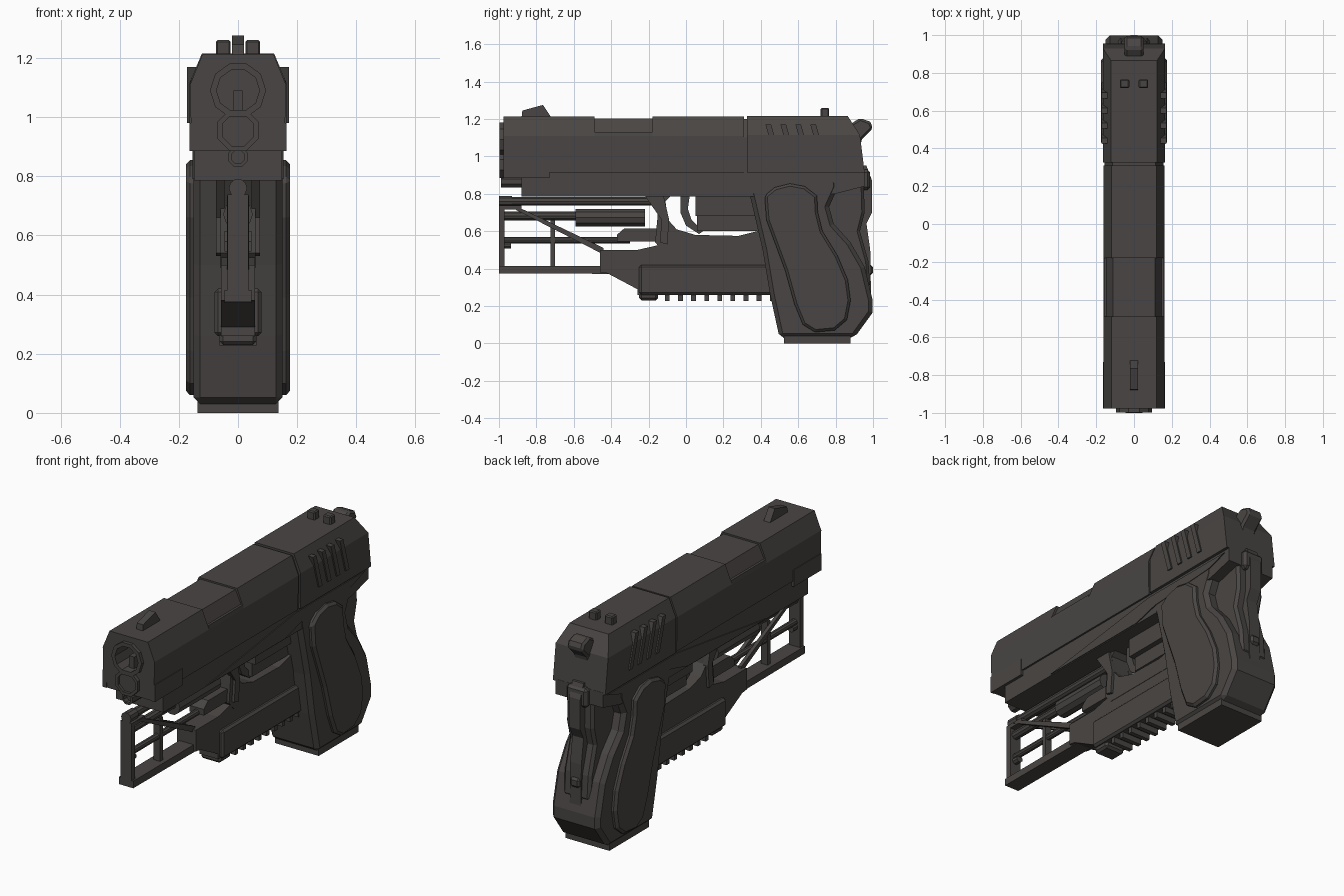
import bpy, bmesh, math
from mathutils import Matrix, Vector

metal = bpy.data.materials.new("dark_gunmetal")
metal.diffuse_color = (0.066, 0.060, 0.057, 1)


def finish(name, bm, bevel=0):
    bmesh.ops.recalc_face_normals(bm, faces=bm.faces)
    me = bpy.data.meshes.new(name)
    bm.to_mesh(me)
    bm.free()
    me.materials.append(metal)
    ob = bpy.data.objects.new(name, me)
    bpy.context.collection.objects.link(ob)
    if bevel:
        m = ob.modifiers.new("bevel", 'BEVEL')
        m.width, m.segments, m.limit_method = bevel, 1, 'ANGLE'
        m.angle_limit = math.radians(50)
    return ob


def extrude(name, pts, vec, bevel=0):
    bm = bmesh.new()
    face = bm.faces.new([bm.verts.new(p) for p in pts])
    new = bmesh.ops.extrude_face_region(bm, geom=[face], use_keep_orig=True)
    bmesh.ops.translate(bm, vec=vec, verts=[v for v in new["geom"] if isinstance(v, bmesh.types.BMVert)])
    return finish(name, bm, bevel)


def side(name, yz, x0, x1, bevel=0):
    """Side outline (y, z) extruded across x."""
    return extrude(name, [(x0, y, z) for y, z in yz], (x1 - x0, 0, 0), bevel)


def section(name, half, y0, y1):
    """Right half of an (x, z) section, mirrored and extruded along y."""
    loop = half + [(-x, z) for x, z in reversed(half)]
    return extrude(name, [(x, y0, z) for x, z in loop], (0, y1 - y0, 0))


def box(name, x0, x1, y0, y1, z0, z1, bevel=0):
    return side(name, [(y0, z0), (y1, z0), (y1, z1), (y0, z1)], x0, x1, bevel)


def rod(name, r, x, z, y0, y1, n=10, bore=0, depth=0):
    """Cylinder along y, with an optional bore in its front end."""
    bm = bmesh.new()
    mat = Matrix.Translation((x, (y0 + y1) / 2, z)) @ Matrix.Rotation(math.pi / 2, 4, 'X') @ Matrix.Rotation(math.pi / n, 4, 'Z')
    bmesh.ops.create_cone(bm, cap_ends=True, segments=n, radius1=r, radius2=r, depth=y1 - y0, matrix=mat)
    if bore:
        cap = min(bm.faces, key=lambda f: f.calc_center_median().y)
        bmesh.ops.inset_region(bm, faces=[cap], thickness=r - bore)
        new = bmesh.ops.extrude_face_region(bm, geom=[cap])
        bmesh.ops.delete(bm, geom=[cap], context='FACES_ONLY') if cap.is_valid else None
        bmesh.ops.translate(bm, vec=(0, depth, 0), verts=[v for v in new["geom"] if isinstance(v, bmesh.types.BMVert)])
    return finish(name, bm)


# Slide: front, recessed port and middle sections
full = [(0.158, 0.915), (0.162, 1.11), (0.12, 1.212)]
slide_front = section("slide_front", full, -0.977, -0.49)
section("slide_port", [(0.158, 0.915), (0.162, 1.11), (0.158, 1.13), (0.145, 1.13), (0.11, 1.203)], -0.49, -0.18)
section("slide_middle", full, -0.18, 0.31)
section("slide_gap", [(0.152, 0.915), (0.155, 1.10), (0.115, 1.2)], 0.30, 0.34)

# Rear slide with sloping back
rear = side("slide_rear", [(0.325, 0.915), (0.325, 1.215), (0.865, 1.215), (0.93, 1.115), (0.955, 0.915)], -0.164, 0.164)
bm = bmesh.new()
bm.from_mesh(rear.data)
for s in (-1, 1):
    bmesh.ops.bisect_plane(bm, geom=bm.verts[:] + bm.edges[:] + bm.faces[:], plane_co=(s * 0.122, 0, 1.215),
                           plane_no=(s * 0.10, 0, 0.042), clear_outer=True)
    bmesh.ops.holes_fill(bm, edges=[e for e in bm.edges if e.is_boundary])
bm.to_mesh(rear.data)
bm.free()

# Slanted gripping ribs
for s in (-1, 1):
    for i in range(4):
        y = 0.42 + i * 0.08
        side("slide_rib", [(y + 0.06, 0.98), (y + 0.09, 0.98), (y + 0.035, 1.17), (y + 0.005, 1.17)], s * 0.12, s * 0.172)

# Muzzle, second tube and guide rod
cutter = rod("muzzle_cutter", 0.085, 0, 1.09, -1.1, -0.75)
cutter.hide_render = True
cutter.hide_set(True)
cut = slide_front.modifiers.new("muzzle_hole", 'BOOLEAN')
cut.object, cut.operation, cut.solver = cutter, 'DIFFERENCE', 'EXACT'
rod("barrel", 0.095, 0, 1.09, -0.997, -0.74, 10, 0.073, 0.2)
box("barrel_key", -0.016, 0.016, -0.95, -0.79, 1.02, 1.09)
rod("lower_tube", 0.075, 0, 0.955, -0.997, -0.85, 8, 0.057, 0.015)
rod("guide_rod", 0.035, 0, 0.865, -0.99, -0.8, 8, 0.024, 0.03)

# Sights and hammer
side("front_sight", [(-0.88, 1.2), (-0.875, 1.245), (-0.765, 1.275), (-0.715, 1.2)], -0.02, 0.02)
for s in (-1, 1):
    box("rear_sight", s * 0.025, s * 0.075, 0.72, 0.765, 1.2, 1.26, 0.006)
side("hammer", [(0.82, 1.10), (0.86, 1.16), (0.93, 1.205), (0.985, 1.185), (1.0, 1.15), (0.94, 1.09), (0.92, 1.0)], -0.05, 0.05, 0.012)

# Frame under the slide
side("frame", [(-0.972, 0.885), (-0.972, 0.98), (-0.73, 0.98), (-0.73, 0.925), (0.955, 0.925), (0.955, 0.84), (0.8, 0.80),
               (0.35, 0.785), (-0.88, 0.785), (-0.88, 0.885)], -0.148, 0.148)
for s in (-1, 1):
    side("front_cheek", [(-0.977, 0.885), (-0.977, 0.98), (-0.73, 0.98), (-0.73, 0.885)], s * 0.14, s * 0.1635)
    side("frame_ridge", [(0.2, 0.79), (0.35, 0.83), (0.8, 0.86), (0.92, 0.9), (0.3, 0.9), (-0.5, 0.79)], s * 0.14, s * 0.153)

# Grip body, base plate and side panels
side("grip", [(0.34, 0.80), (0.41, 0.5), (0.45, 0.26), (0.50, 0.03), (0.90, 0.03), (0.998, 0.165), (0.998, 0.23),
              (0.955, 0.41), (0.88, 0.54), (0.79, 0.64), (0.765, 0.73), (0.81, 0.83), (0.81, 0.88), (0.34, 0.88)],
     -0.15, 0.15, 0.022)
box("base_plate", -0.137, 0.137, 0.525, 0.88, 0, 0.04)
panel = [(0.42, 0.79), (0.475, 0.835), (0.555, 0.855), (0.635, 0.84), (0.70, 0.79), (0.705, 0.70), (0.73, 0.60),
         (0.81, 0.47), (0.865, 0.34), (0.88, 0.23), (0.86, 0.125), (0.795, 0.07), (0.69, 0.06), (0.625, 0.10),
         (0.58, 0.21), (0.53, 0.39), (0.43, 0.66)]
for s in (-1, 1):
    side("grip_panel", panel, s * 0.13, s * 0.176, 0.014)

# Narrow backstrap, tang and lanyard ring
side("backstrap", [(0.72, 0.88), (0.95, 0.88), (0.955, 0.70), (0.93, 0.60), (0.975, 0.44), (0.985, 0.3), (0.8, 0.3)], -0.085, 0.085, 0.015)
side("backstrap_strip", [(0.9, 0.95), (0.965, 0.95), (0.995, 0.87), (0.995, 0.70), (0.965, 0.64), (0.985, 0.5), (0.99, 0.2), (0.85, 0.2)],
     -0.035, 0.035)
box("tang", -0.065, 0.065, 0.8, 0.985, 0.82, 0.93, 0.015)
box("lanyard_ring", -0.03, 0.03, 0.94, 1.0, 0.365, 0.42, 0.012)

# Trigger guard, trigger and inner block
side("trigger_guard", [(-0.2, 0.79), (-0.15, 0.70), (-0.165, 0.54), (-0.12, 0.49), (0.42, 0.49), (0.42, 0.61), (0.28, 0.575),
                       (0.05, 0.58), (-0.05, 0.61), (-0.095, 0.66), (-0.11, 0.76), (-0.08, 0.79)], -0.06, 0.06)
side("trigger", [(-0.03, 0.79), (-0.03, 0.70), (0.0, 0.63), (0.07, 0.585), (0.09, 0.6), (0.03, 0.66), (0.01, 0.72), (0.02, 0.79)], -0.025, 0.025)
box("trigger_block", -0.075, 0.075, 0.05, 0.4, 0.68, 0.8)
box("trigger_block_core", -0.045, 0.045, 0.06, 0.42, 0.60, 0.7)
for s in (-1, 1):
    side("guard_link", [(-0.22, 0.79), (-0.13, 0.66), (-0.14, 0.54), (-0.1, 0.53), (-0.09, 0.66), (-0.12, 0.79)], s * 0.045, s * 0.075)

# Lower housing and toothed rail
side("lower_housing", [(-0.46, 0.38), (-0.46, 0.50), (-0.26, 0.50), (-0.15, 0.525), (0.43, 0.525), (0.48, 0.26), (-0.26, 0.26),
                       (-0.26, 0.29), (-0.42, 0.375)], -0.058, 0.058)
box("lower_skirt", -0.08, 0.08, -0.25, 0.47, 0.26, 0.42, 0.012)
box("rail_nose", -0.062, 0.062, -0.25, -0.15, 0.23, 0.3, 0.012)
for i in range(9):
    y = -0.112 + i * 0.07
    box("rail_tooth", -0.062, 0.062, y, y + 0.025, 0.228, 0.28)

# Open skeleton at the front
box("skeleton_front_bar", -0.035, 0.035, -1.0, -0.97, 0.38, 0.73)
side("skeleton_bottom_bar", [(-1, 0.375), (-1, 0.415), (-0.4, 0.415), (-0.4, 0.372)], -0.045, 0.045)
box("skeleton_top_bar", -0.035, 0.035, -1.0, -0.88, 0.715, 0.738)
box("skeleton_strut", -0.02, 0.02, -0.725, -0.70, 0.4, 0.66)
for s in (-1, 1):
    side("skeleton_brace", [(-0.95, 0.735), (-0.91, 0.735), (-0.44, 0.51), (-0.44, 0.475)], s * 0.018, s * 0.038)

# Rods and cylinders inside the skeleton
rod("top_rod", 0.025, 0, 0.76, -0.99, -0.12)
rod("top_rod_cap", 0.031, 0, 0.76, -1.0, -0.93)
rod("middle_rod", 0.025, 0, 0.682, -0.99, -0.55)
rod("middle_cylinder", 0.05, 0, 0.672, -0.59, -0.22)
rod("lower_rod", 0.018, 0, 0.552, -0.99, -0.3)
side("lower_cylinder", [(-0.37, 0.545), (-0.37, 0.58), (-0.33, 0.615), (-0.14, 0.615), (-0.14, 0.545)], -0.045, 0.045)
rod("lower_rod_stop", 0.02, 0, 0.525, -0.975, -0.935, 8)
